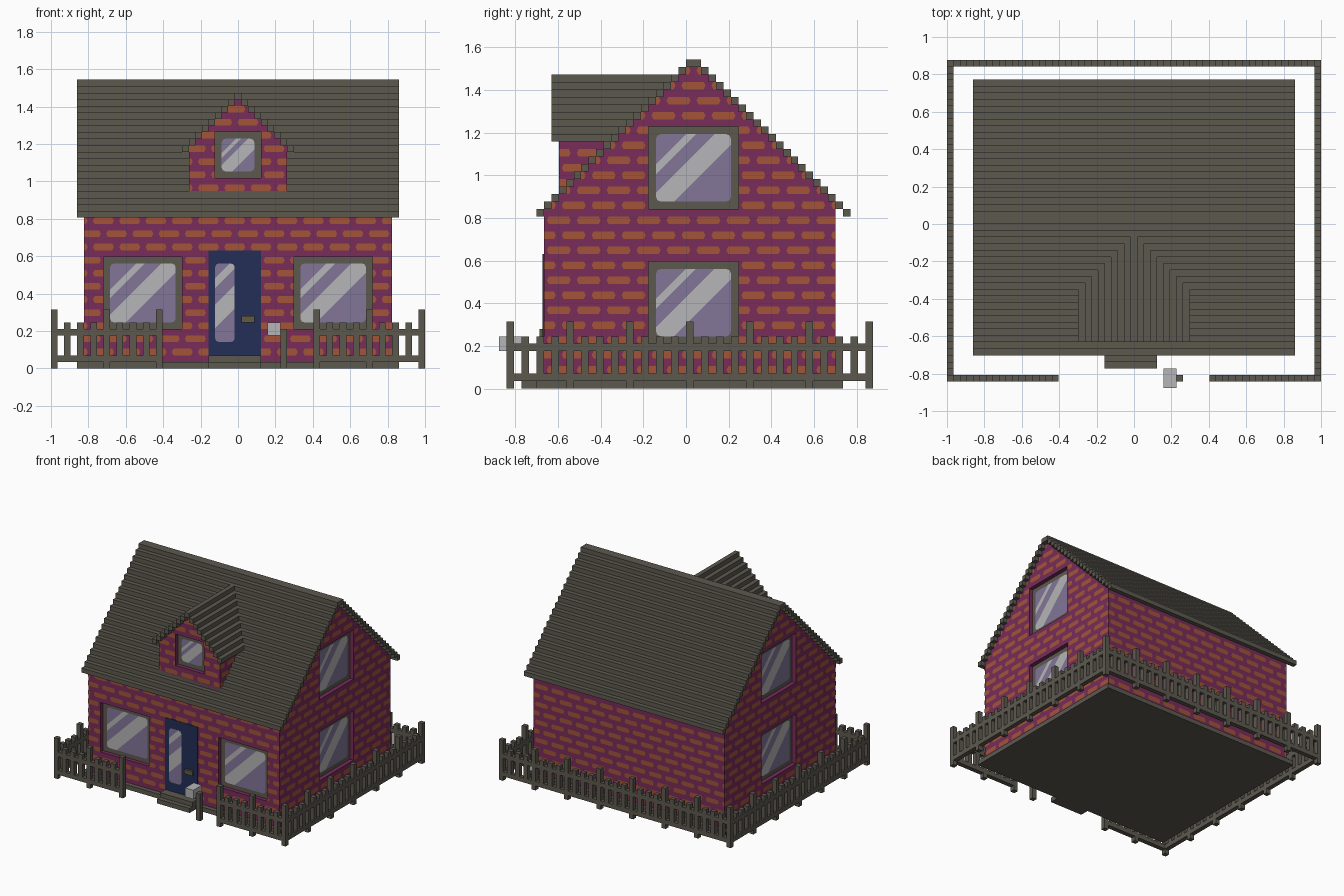
import bpy, bmesh
from mathutils import Vector

if "Cube" in bpy.data.objects:
    bpy.data.objects.remove(bpy.data.objects["Cube"])

V = 2 / 57  # one block


def P(i, j, k):
    """Block grid position to world position."""
    return Vector(((i - 28.5) * V, (j - 25) * V, k * V))


def material(name, r, g, b):
    lin = [(c / 255 / 12.92) if c < 11 else ((c / 255 + 0.055) / 1.055) ** 2.4 for c in (r, g, b)]
    m = bpy.data.materials.new(name)
    m.use_nodes = True
    m.diffuse_color = (*lin, 1)
    m.node_tree.nodes["Principled BSDF"].inputs["Base Color"].default_value = (*lin, 1)
    return m


TIMBER = material("grey_timber", 92, 89, 79)
MORTAR = material("maroon_brick", 120, 44, 90)
BRICK = material("orange_brick", 162, 83, 56)
GLASS = material("lilac_glass", 130, 118, 152)
PALE = material("pale_grey", 182, 181, 183)
NAVY = material("navy_door", 35, 47, 86)
BRASS = material("dull_brass", 96, 91, 66)


def finish(name, bm, *mats):
    me = bpy.data.meshes.new(name)
    bm.to_mesh(me)
    bm.free()
    ob = bpy.data.objects.new(name, me)
    bpy.context.collection.objects.link(ob)
    for m in mats:
        me.materials.append(m)
    return ob


def boxes(name, cells, mat):
    """One object from blocks given as (i0, i1, j0, j1, k0, k1)."""
    bm = bmesh.new()
    for i0, i1, j0, j1, k0, k1 in cells:
        a, b = P(i0, j0, k0), P(i1, j1, k1)
        cube = bmesh.ops.create_cube(bm, size=1)["verts"]
        for v in cube:
            v.co = (a + b) / 2 + v.co * (b - a)
    return finish(name, bm, mat)


def prism(name, outline, depth, mat):
    """Extrude a closed outline of world points by a depth vector."""
    bm = bmesh.new()
    f = bm.faces.new([bm.verts.new(p) for p in outline])
    ext = bmesh.ops.extrude_face_region(bm, geom=[f])["geom"]
    bmesh.ops.translate(bm, vec=depth, verts=[g for g in ext if isinstance(g, bmesh.types.BMVert)])
    bmesh.ops.recalc_face_normals(bm, faces=bm.faces)
    return finish(name, bm, mat)


def carve(ob, cells):
    """Cut block-shaped recesses."""
    cutter = boxes("recess_cutter", cells, MORTAR)
    cutter.hide_render = True
    mod = ob.modifiers.new("recesses", "BOOLEAN")
    mod.operation, mod.solver, mod.object = "DIFFERENCE", "EXACT", cutter
    bpy.context.view_layer.objects.active = ob
    bpy.ops.object.modifier_apply(modifier=mod.name)
    bpy.data.objects.remove(cutter)


# Wall sides: outward direction and mapping of (along, height, outward) to the grid
OUT = {"front": (0, -1, 0), "back": (0, 1, 0), "right": (-1, 0, 0), "left": (1, 0, 0)}


def on_wall(side, c, u, k, d):
    ox, oy, _ = OUT[side]
    return P(c + ox * d, u, k) if ox else P(u, c + oy * d, k)


def face_out(bm, side):
    bm.normal_update()
    for f in bm.faces:
        if f.normal.dot(Vector(OUT[side])) < 0:
            f.normal_flip()


TIP = [(0.4, 0.5), (0.65, 0), (1, 0), (1, 1), (0.65, 1)]
FULL = [(0, 0), (1, 0), (1, 1), (0, 1)]


def brickwork(name, side, c, rows, span, holes=()):
    """Thin pointed bricks in alternating courses, left out of openings."""
    bm = bmesh.new()
    for k in rows:
        lo, hi = span(k)
        for u in range(lo, hi):
            if any(a <= u < b and e <= k < f for a, b, e, f in holes):
                continue
            ph = (u + k // 2 % 2 * 2) % 4
            shape = TIP if ph == 0 else [(1 - x, y) for x, y in TIP] if ph == 3 else FULL
            bm.faces.new([bm.verts.new(on_wall(side, c, u + x, k + y, 0.06)) for x, y in shape])
    bmesh.ops.remove_doubles(bm, verts=bm.verts, dist=1e-4)
    face_out(bm, side)
    bmesh.ops.dissolve_limit(bm, angle_limit=0.01, verts=bm.verts, edges=bm.edges)
    return finish(name, bm, BRICK)


def glass(name, side, c, u0, u1, k0, k1, bands):
    """Rounded pane with pale diagonal glints."""
    w, h = u1 - u0, k1 - k0
    corner = [(0, 0.6), (0.18, 0.18), (0.6, 0)]
    pts = corner + [(w - x, y) for x, y in corner[::-1]]
    pts += [(w - x, h - y) for x, y in corner] + [(x, h - y) for x, y in corner[::-1]]
    bm = bmesh.new()
    bm.faces.new([bm.verts.new((x, y, 0)) for x, y in pts])
    for t in [t for b in bands for t in b]:
        bmesh.ops.bisect_plane(bm, geom=bm.verts[:] + bm.edges[:] + bm.faces[:],
                               plane_co=(t * (w + h), h, 0), plane_no=(1, -1, 0))
    for f in bm.faces:
        m = f.calc_center_median()
        t = (m.x + h - m.y) / (w + h)
        f.material_index = int(any(a < t < b for a, b in bands))
    for v in bm.verts:
        u = u1 - v.co.x if side == "right" else u0 + v.co.x
        v.co = on_wall(side, c, u, k0 + v.co.y, 0.2)
    face_out(bm, side)
    finish(name, bm, GLASS, PALE)


def window(name, side, c, u0, u1, k0, k1, bands=((0.21, 0.28), (0.41, 0.6))):
    """Framed window on the floor of a recess one block deep; returns the recess block."""
    ox, oy, _ = OUT[side]
    n = ox + oy
    inner = c - n

    def slab(a, b):
        a, b = min(a, b), max(a, b)
        return (a, b, u0, u1, k0, k1) if ox else (u0, u1, a, b, k0, k1)
    boxes(name + "_frame", [slab(inner, inner + n * 0.12)], TIMBER)
    glass(name + "_glass", side, inner, u0 + 1, u1 - 1, k0 + 1, k1 - 1, bands)
    return slab(inner, c + n)


# House body with stepped gables
def gable_span(k):
    m = max(k - 23, 0)
    return 6 + m, min(46 - m, 45)


front_pts, back_pts = [], []
for k in range(23, 43):
    lo, hi = gable_span(k)
    front_pts += [(lo, k), (lo, k + 1)]
    back_pts += [(hi, k), (hi, k + 1)]
outline = [(6, 1)] + front_pts[1:] + back_pts[::-1]
outline = [p for n, p in enumerate(outline) if n == 0 or p != outline[n - 1]]
outline = [p for p in outline if p not in ((45, 23), (45, 24))] + [(45, 1)]
house = prism("house_walls", [P(5, j, k) for j, k in outline], Vector((47 * V, 0, 0)), MORTAR)

# Windows and their recesses
front_holes = [(8, 20, 6, 17), (37, 49, 6, 17)]
gable_holes = [(20, 32, 6, 17), (20, 32, 24, 35)]
cuts = [window(f"front_window_{n}", "front", 6, *h) for n, h in enumerate(front_holes)]
for side, c in (("left", 52), ("right", 5)):
    cuts += [window(f"{side}_window_{n}", side, c, *h) for n, h in enumerate(gable_holes)]
carve(house, cuts)

# Brick courses
brickwork("front_bricks", "front", 6, range(2, 23, 2), lambda k: (5, 52), front_holes + [(24, 32, 0, 18)])
brickwork("back_bricks", "back", 45, range(2, 24, 2), lambda k: (5, 52))
for side, c in (("left", 52), ("right", 5)):
    brickwork(side + "_bricks", side, c, range(2, 43, 2), gable_span, gable_holes)

# Main roof, stepped one block per course
boxes("main_roof", [(4, 53, j, j + 1, 23 + m, 24 + m) for m in range(21) for j in (5 + m, 46 - m)], TIMBER)


# Dormer
def dormer_span(k):
    m = max(k - 33, 0)
    return 21 + m, 36 - m


sides = [(dormer_span(k)[0], z) for k in range(33, 41) for z in (k, k + 1)][1:]
outline = [(21, 26)] + sides + [(57 - i, k) for i, k in sides[::-1]] + [(36, 26)]
dormer = prism("dormer_walls", [P(i, 8, k) for i, k in outline], Vector((0, 14 * V, 0)), MORTAR)
hole = (25, 32, 29, 36)
carve(dormer, [window("dormer_window", "front", 8, *hole, ((0.22, 0.3), (0.4, 0.66)))])
brickwork("dormer_front_bricks", "front", 8, range(27, 41, 2), dormer_span, [hole])
for side, c in (("left", 36), ("right", 21)):
    brickwork(f"dormer_{side}_bricks", side, c, range(27, 33, 2), lambda k: (8, k - 18))
roof = {(i, i + 1, 7, 15 + m, 33 + m, 34 + m) for m in range(9) for i in (20 + m, 36 - m)}
boxes("dormer_roof", sorted(roof), TIMBER)

# Foundation and steps
boxes("foundation", [(4, 53, 5, 46, 0, 1)], TIMBER)
boxes("door_steps", [(24, 32, 3, 5, 0, 1), (24, 32, 4, 6, 1, 2)], TIMBER)

# Front door
boxes("front_door", [(24, 32, 5.85, 6, 2, 18)], NAVY)
glass("door_glass", "front", 6, 25, 28, 4, 16, ((0.15, 0.25), (0.42, 0.66)))
boxes("door_handle", [(29, 31, 5.4, 5.9, 7, 8)], BRASS)

# Fence: a post every eight blocks, three pickets and two rails between
fence = set()


def fence_run(start, end, fixed, along_x):
    def add(a, b, k0, k1):
        fence.add((a, b, fixed, fixed + 1, k0, k1) if along_x else (fixed, fixed + 1, a, b, k0, k1))
    for n in range(start, end + 1, 8):
        add(n, n + 1, 0, 9)
        if n < end:
            for k in (1, 5):
                add(n + 1, n + 8, k, k + 1)
            for p in (n + 2, n + 4, n + 6):
                add(p, p + 1, 2, 5)
                add(p, p + 1, 6, 7)


fence_run(0, 16, 1, True)
fence_run(40, 56, 1, True)
fence_run(0, 56, 49, True)
fence_run(1, 49, 0, False)
fence_run(1, 49, 56, False)
boxes("picket_fence", sorted(fence), TIMBER)

# Mailbox by the gate
boxes("mailbox_post", [(35, 36, 1, 2, 0, 6)], TIMBER)
boxes("mailbox", [(33, 35, 0, 3, 5, 7)], PALE)
